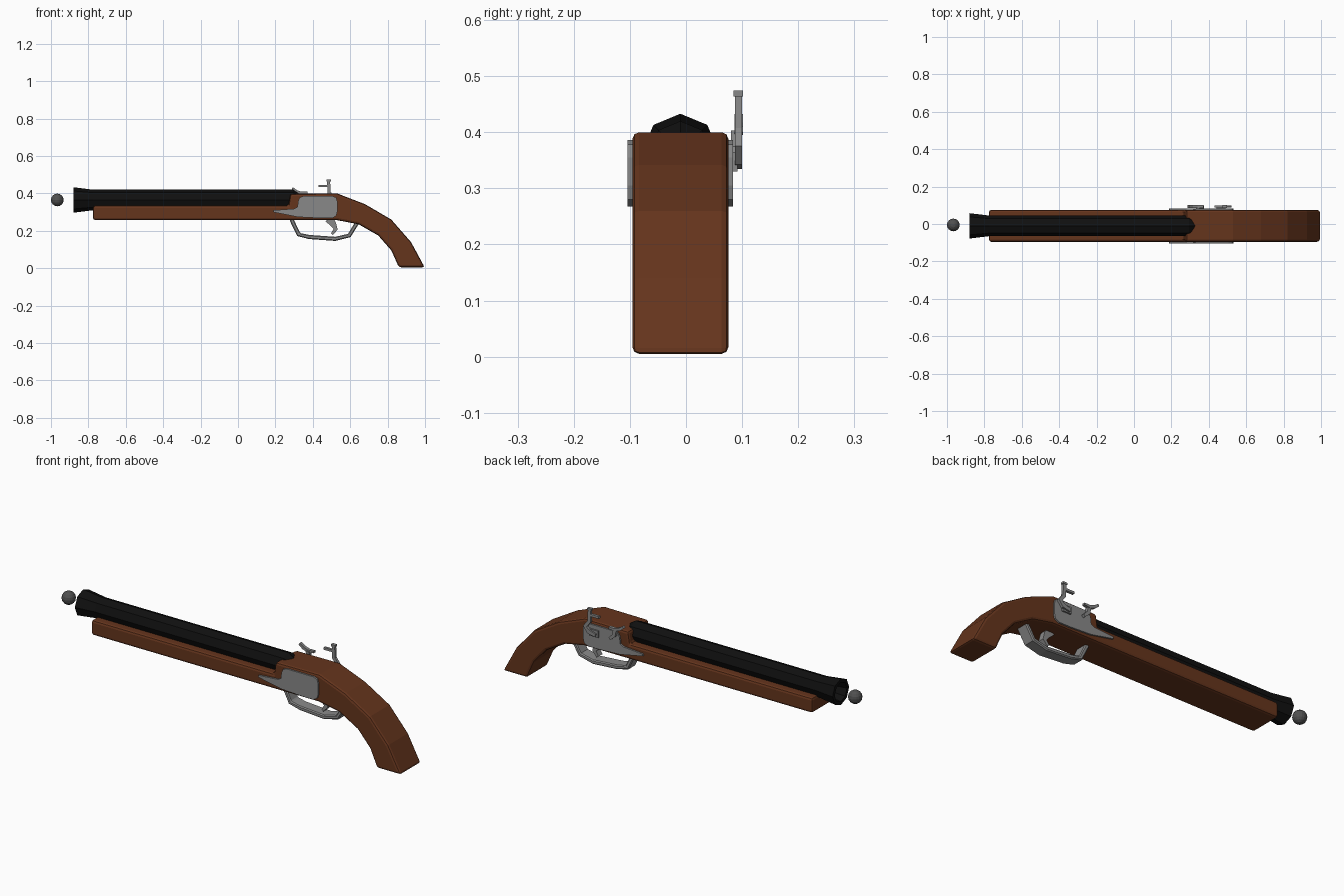
import bpy, bmesh, math
from mathutils import Vector

if "Cube" in bpy.data.objects:
    bpy.data.objects.remove(bpy.data.objects["Cube"])

YC = -0.01  # centre plane of the gun


def material(name, rgb):
    m = bpy.data.materials.new(name)
    m.diffuse_color = (*rgb, 1)
    m.use_nodes = True
    m.node_tree.nodes["Principled BSDF"].inputs["Base Color"].default_value = m.diffuse_color
    return m


WOOD = material("wood", (0.13, 0.035, 0.012))
BLACK = material("black_iron", (0.005, 0.005, 0.005))
STEEL = material("steel", (0.25, 0.25, 0.25))
LEAD = material("lead", (0.08, 0.08, 0.08))


def finish(name, bm, mat, bevel=0, segments=1):
    bmesh.ops.recalc_face_normals(bm, faces=bm.faces)
    me = bpy.data.meshes.new(name)
    bm.to_mesh(me)
    bm.free()
    me.materials.append(mat)
    ob = bpy.data.objects.new(name, me)
    bpy.context.collection.objects.link(ob)
    if bevel:
        mod = ob.modifiers.new("bevel", 'BEVEL')
        mod.width, mod.segments = bevel, segments
        mod.limit_method, mod.angle_limit = 'ANGLE', math.radians(50)
    return ob


def plate(name, pts, y0, y1, mat, bevel=0, segments=1):
    """Extrude an x-z outline from y0 to y1."""
    bm = bmesh.new()
    face = bm.faces.new([bm.verts.new((x, y0, z)) for x, z in pts])
    ext = bmesh.ops.extrude_face_region(bm, geom=[face])["geom"]
    bmesh.ops.translate(bm, vec=(0, y1 - y0, 0),
                        verts=[v for v in ext if isinstance(v, bmesh.types.BMVert)])
    return finish(name, bm, mat, bevel, segments)


def strap(name, path, widths, y0, y1, mat, bevel=0):
    """Bar following an x-z path, with a thickness at each point."""
    p = [Vector(q) for q in path]
    left, right = [], []
    for i, q in enumerate(p):
        t = (p[min(i + 1, len(p) - 1)] - p[max(i - 1, 0)]).normalized()
        n = Vector((-t.y, t.x)) * widths[i] / 2
        left.append(q + n)
        right.append(q - n)
    return plate(name, left + right[::-1], y0, y1, mat, bevel)


def lathe_x(name, rings, centre, sides, mat):
    """Faceted tube along x, a vertex pointing up."""
    bm = bmesh.new()
    loops = [[bm.verts.new((x, centre[0] + r * math.sin(2 * math.pi * k / sides),
                            centre[1] + r * math.cos(2 * math.pi * k / sides)))
              for k in range(sides)] for x, r in rings]
    for a, b in zip(loops, loops[1:]):
        for k in range(sides):
            j = (k + 1) % sides
            bm.faces.new((a[k], a[j], b[j], b[k]))
    bm.faces.new(loops[0])
    bm.faces.new(loops[-1])
    return finish(name, bm, mat)


# Wooden stock with fore-end and curved grip
plate("stock", [(-0.775, 0.257), (0.53, 0.257), (0.645, 0.235), (0.75, 0.175),
                (0.82, 0.095), (0.86, 0.005), (0.998, 0.005), (0.925, 0.14),
                (0.82, 0.26), (0.68, 0.342), (0.53, 0.4), (0.28, 0.398),
                (0.27, 0.335), (-0.775, 0.335)],
      YC - 0.0855, YC + 0.0855, WOOD, 0.012, 2)

# Octagonal barrel with flared, hollow muzzle
lathe_x("barrel", [(0.325, 0.035), (0.295, 0.055), (-0.775, 0.055), (-0.88, 0.068),
                   (-0.88, 0.05), (-0.78, 0.037), (-0.5, 0.037)],
        (YC, 0.365), 8, BLACK)

# Lock plates on both sides
lock = [(0.188, 0.300), (0.32, 0.274), (0.44, 0.268), (0.505, 0.268), (0.525, 0.28),
        (0.532, 0.305), (0.532, 0.355), (0.525, 0.378), (0.505, 0.386), (0.35, 0.386),
        (0.33, 0.378), (0.322, 0.36), (0.318, 0.328), (0.30, 0.318), (0.19, 0.31)]
for label, s in (("left", -1), ("right", 1)):
    plate(label + "_lock_plate", lock, YC + s * 0.08, YC + s * 0.094, STEEL)

# Trigger guard and trigger
strap("trigger_guard", [(0.285, 0.262), (0.325, 0.18), (0.38, 0.167), (0.52, 0.157),
                        (0.595, 0.175), (0.638, 0.245)],
      [0.022] * 6, YC - 0.032, YC + 0.032, STEEL, 0.005)
strap("trigger", [(0.485, 0.265), (0.51, 0.235), (0.522, 0.208), (0.502, 0.182)],
      [0.045, 0.032, 0.022, 0.014], YC - 0.016, YC + 0.016, STEEL)

# Cock: pivot, curved arm, jaw and top screw
plate("cock_pivot", [(0.44, 0.33), (0.49, 0.33), (0.49, 0.365), (0.44, 0.365)],
      0.08, 0.092, STEEL)
strap("cock_arm", [(0.45, 0.342), (0.49, 0.352), (0.51, 0.375), (0.487, 0.405),
                   (0.484, 0.47)],
      [0.016, 0.022, 0.02, 0.018, 0.016], 0.087, 0.1, STEEL)
plate("cock_jaw", [(0.43, 0.434), (0.485, 0.434), (0.485, 0.446), (0.43, 0.446)],
      0.087, 0.1, STEEL)
plate("cock_cap", [(0.472, 0.464), (0.496, 0.464), (0.496, 0.474), (0.472, 0.474)],
      0.085, 0.102, STEEL)

# Frizzen: curved striking plate on a small foot
strap("frizzen", [(0.29, 0.428), (0.312, 0.411), (0.34, 0.402), (0.372, 0.405)],
      [0.012, 0.014, 0.014, 0.01], 0.086, 0.102, STEEL)
strap("frizzen_foot", [(0.34, 0.402), (0.345, 0.37), (0.37, 0.347)],
      [0.018, 0.018, 0.014], 0.08, 0.099, STEEL)

# Lead ball in front of the muzzle
bm = bmesh.new()
bmesh.ops.create_uvsphere(bm, u_segments=16, v_segments=8, radius=0.034)
bmesh.ops.translate(bm, verts=bm.verts, vec=(-0.966, -0.005, 0.365))
finish("ball", bm, LEAD)
